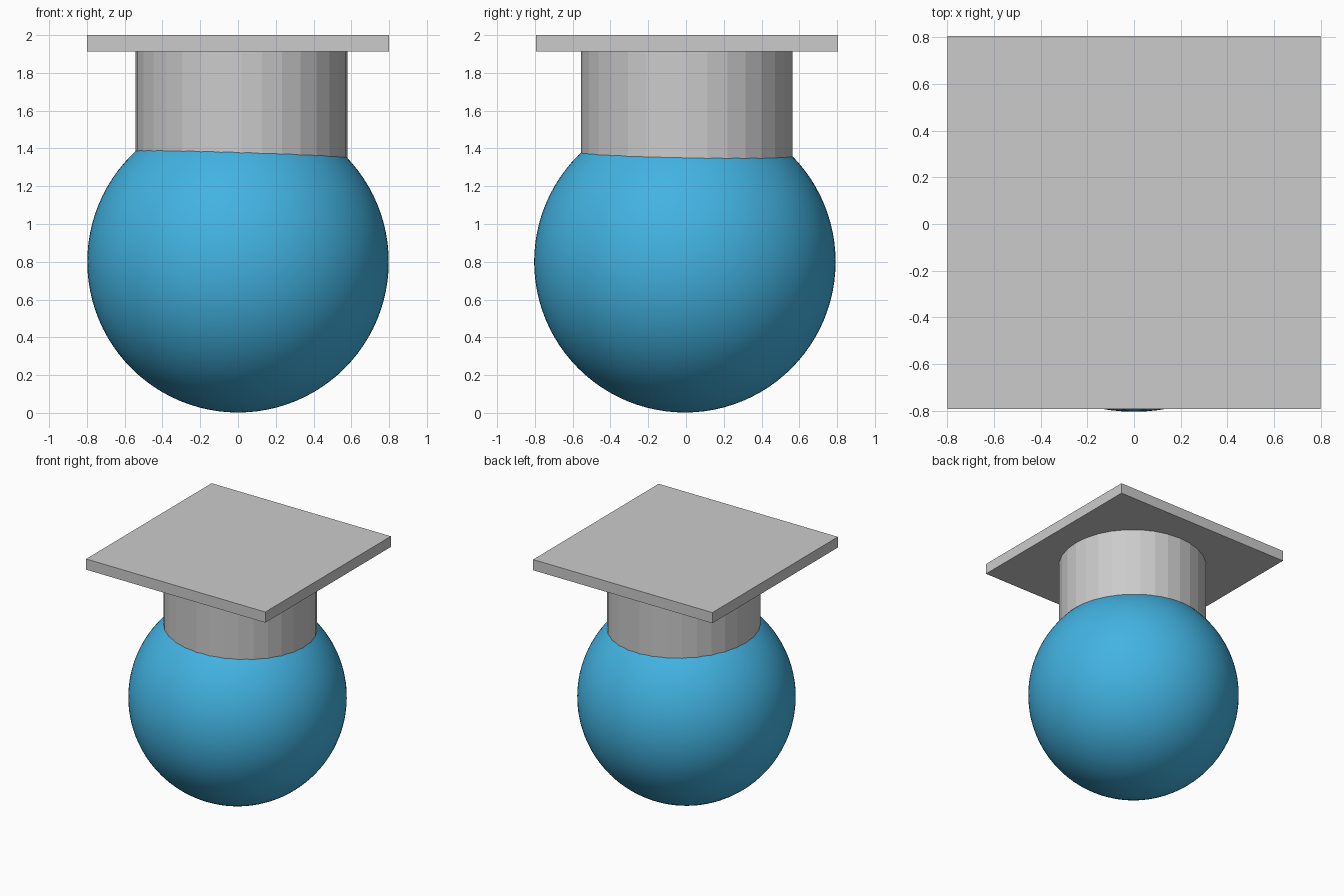
import bpy

if "Cube" in bpy.data.objects:
    bpy.data.objects.remove(bpy.data.objects["Cube"])


def material(name, rgb):
    m = bpy.data.materials.new(name)
    m.diffuse_color = (*rgb, 1)
    m.use_nodes = True
    m.node_tree.nodes["Principled BSDF"].inputs["Base Color"].default_value = m.diffuse_color
    return m


def finish(name, mat):
    ob = bpy.context.object
    ob.name = name
    ob.data.materials.append(mat)
    return ob


blue = material("sky blue", (0.055, 0.45, 0.76))
grey = material("light grey", (0.6, 0.6, 0.6))

# Smooth ball standing on the ground
bpy.ops.mesh.primitive_uv_sphere_add(segments=96, ring_count=48, radius=0.798,
                                     location=(0, -0.006, 0.80))
finish("ball", blue)
bpy.ops.object.shade_smooth()

# Faceted collar sunk into the top of the ball
bottom, top = 1.25, 1.93
bpy.ops.mesh.primitive_cylinder_add(vertices=32, radius=0.561, depth=top - bottom,
                                    location=(0.018, 0.004, (top + bottom) / 2))
finish("collar", grey)

# Thin square plate on the collar
bpy.ops.mesh.primitive_cube_add(size=1, location=(0, 0.006, 1.957))
plate = finish("top_plate", grey)
plate.scale = (1.598, 1.598, 0.086)
bpy.ops.object.transform_apply(location=False, rotation=False, scale=True)
